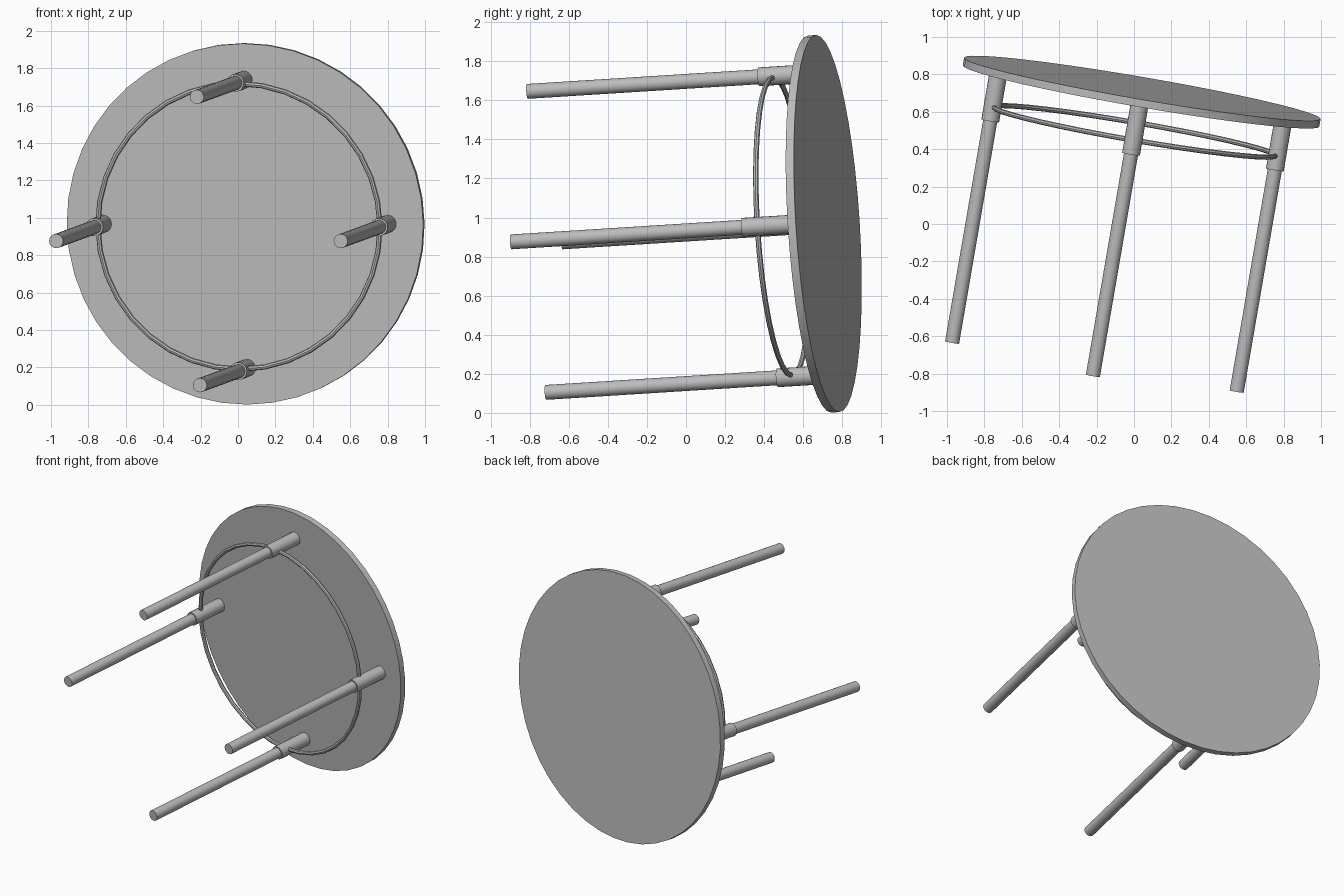
import bpy
import math
from mathutils import Matrix, Vector

cube = bpy.data.objects.get("Cube")
if cube:
    bpy.data.objects.remove(cube, do_unlink=True)

grey = bpy.data.materials.new("grey")
grey.use_nodes = True
colour = (0.5, 0.5, 0.5, 1)
grey.diffuse_color = colour
grey.node_tree.nodes["Principled BSDF"].inputs["Base Color"].default_value = colour

# Tipped frame: local z runs from the table top towards the leg tips
leg_dir = -Vector((0.172, 1, 0.063)).normalized()
up = (Vector((0, 0, 1)) - leg_dir * leg_dir.z).normalized()
side = up.cross(leg_dir)
frame = Matrix((side, up, leg_dir)).transposed().to_4x4()
frame.translation = (0.041, 0.705, 0.968)

TOP_RADIUS, TOP_THICK = 0.967, 0.042
LEG_CIRCLE, LEG_END = 0.772, 1.494
SLEEVE_END, RING_DEPTH = 0.289, 0.2135


def finish(name):
    obj = bpy.context.object
    obj.name = name
    obj.data.materials.append(grey)
    bpy.ops.object.shade_smooth_by_angle(angle=math.radians(35))
    obj.matrix_world = frame @ obj.matrix_basis
    return obj


def rod(name, radius, start, end, x=0, y=0, sides=20):
    bpy.ops.mesh.primitive_cylinder_add(
        vertices=sides, radius=radius, depth=end - start,
        location=(x, y, (start + end) / 2))
    return finish(name)


# Round top
rod("table_top", TOP_RADIUS, -TOP_THICK / 2, TOP_THICK / 2, sides=44)

# Four legs, each held in a wider sleeve under the top
for i, place in enumerate(("left", "upper", "right", "lower")):
    x = LEG_CIRCLE * math.cos(i * math.pi / 2)
    y = LEG_CIRCLE * math.sin(i * math.pi / 2)
    rod(place + "_leg", 0.038, SLEEVE_END - 0.02, LEG_END, x, y)
    rod(place + "_sleeve", 0.048, TOP_THICK / 2, SLEEVE_END, x, y)

# Thin ring joining the sleeves
bpy.ops.mesh.primitive_torus_add(
    major_radius=0.765, minor_radius=0.014, major_segments=36, minor_segments=8,
    location=(0, 0, RING_DEPTH))
finish("brace_ring")
